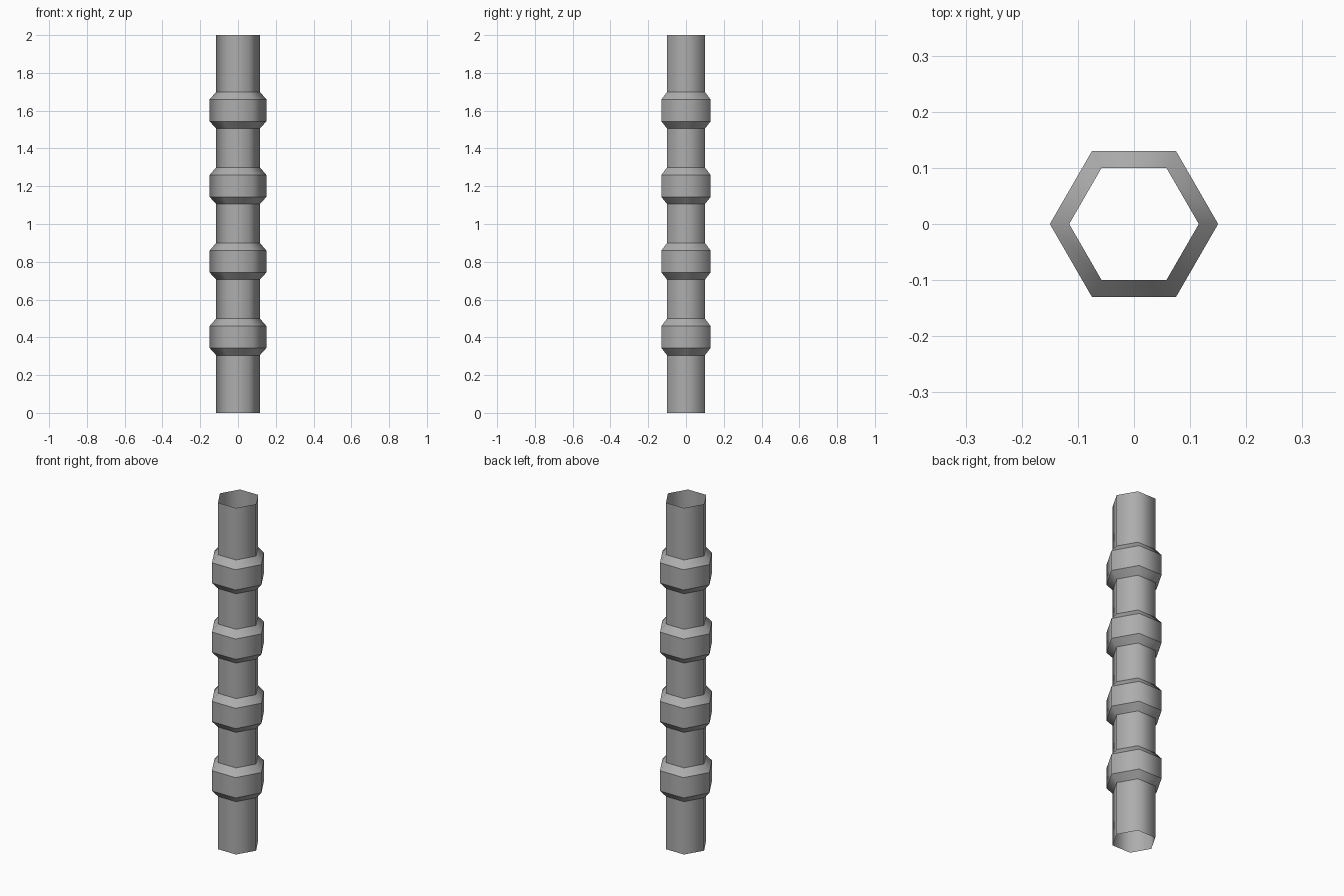
import bpy, bmesh
from math import cos, sin, pi

if "Cube" in bpy.data.objects:
    bpy.data.objects.remove(bpy.data.objects["Cube"])

SIDES, TUBE_R, COLLAR_R = 6, 0.1155, 0.15

# Half profile: straight tube with four chamfered collars
profile = [(TUBE_R, 0.0)]
for i in range(4):
    z = 0.4 * i
    profile += [(TUBE_R, z + 0.305), (COLLAR_R, z + 0.343),
                (COLLAR_R, z + 0.46), (TUBE_R, z + 0.50)]
profile.append((TUBE_R, 2.0))

# Spin the profile into an open hexagonal tube
bm = bmesh.new()
rings = [[bm.verts.new((r * cos(2 * pi * k / SIDES), r * sin(2 * pi * k / SIDES), z))
          for k in range(SIDES)] for r, z in profile]
for low, high in zip(rings, rings[1:]):
    for k in range(SIDES):
        n = (k + 1) % SIDES
        face = bm.faces.new((low[k], low[n], high[n], high[k]))
        face.smooth = True

# Crisp collar edges, soft shading around the tube
for edge in bm.edges:
    a, b = edge.verts
    edge.smooth = abs(a.co.z - b.co.z) > 1e-5

mesh = bpy.data.meshes.new("ribbed_tube")
bm.to_mesh(mesh)
bm.free()

# Dark grey material
grey = bpy.data.materials.new("dark_grey")
grey.diffuse_color = (0.42, 0.42, 0.42, 1)
grey.use_nodes = True
grey.node_tree.nodes["Principled BSDF"].inputs["Base Color"].default_value = grey.diffuse_color
mesh.materials.append(grey)
bpy.context.collection.objects.link(bpy.data.objects.new("ribbed_tube", mesh))
